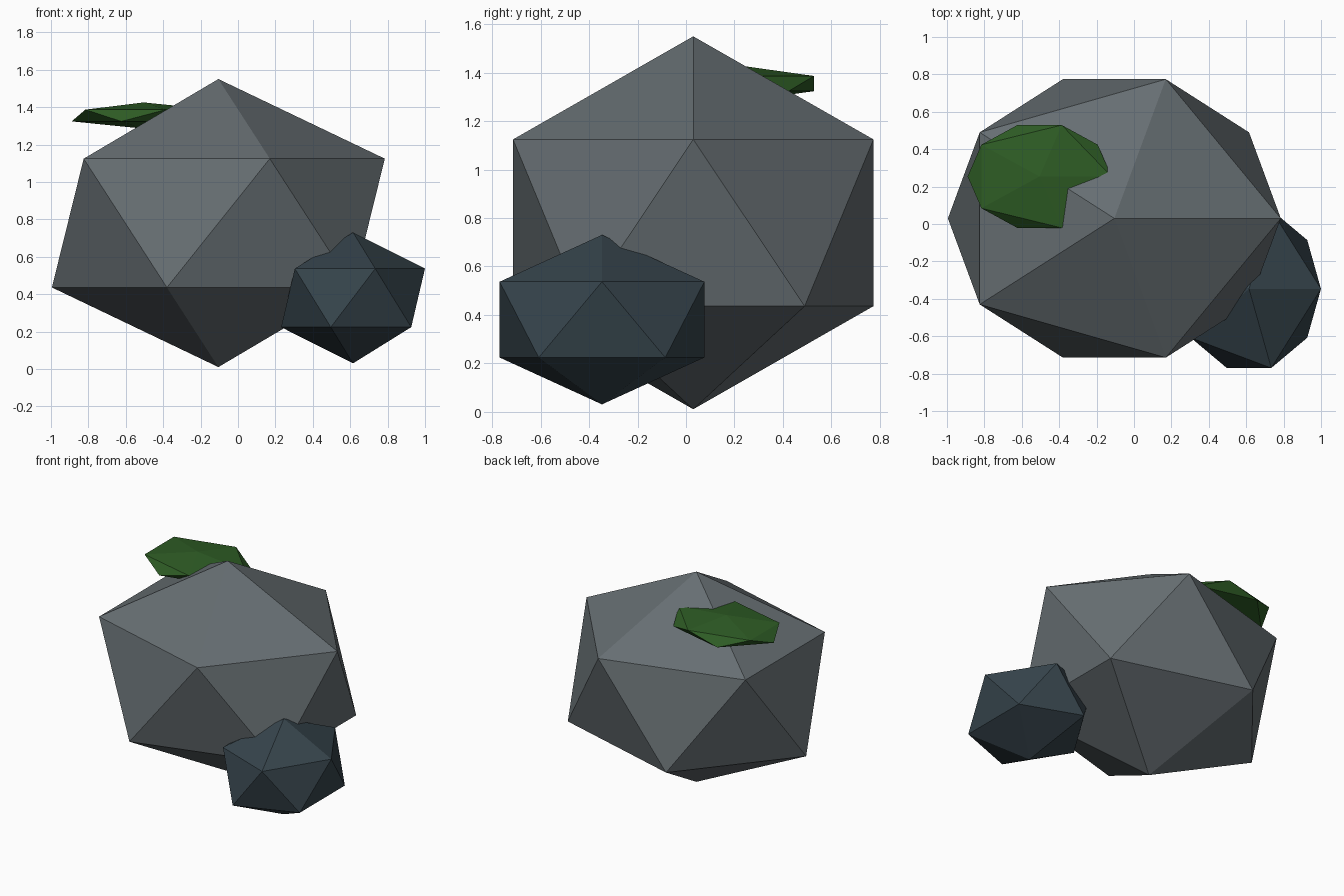
import bpy

if "Cube" in bpy.data.objects:
    bpy.data.objects.remove(bpy.data.objects["Cube"])


def material(name, rgb):
    m = bpy.data.materials.new(name)
    m.diffuse_color = (*rgb, 1.0)
    m.use_nodes = True
    m.node_tree.nodes["Principled BSDF"].inputs["Base Color"].default_value = m.diffuse_color
    return m


def boulder(name, centre, radii, mat):
    """Faceted 20-sided lump stretched along each axis."""
    bpy.ops.mesh.primitive_ico_sphere_add(subdivisions=1, radius=1, location=centre)
    ob = bpy.context.object
    ob.name = name
    ob.scale = radii
    bpy.ops.object.transform_apply(location=False, rotation=False, scale=True)
    ob.data.materials.append(mat)
    return ob


grey = material("stone grey", (0.133, 0.156, 0.168))
slate = material("dark slate", (0.037, 0.058, 0.072))
green = material("moss green", (0.027, 0.107, 0.018))

# Main rock, small side rock and the flat moss patch on top
boulder("large_rock", (-0.105, 0.03, 0.78), (0.995, 0.875, 0.77), grey)
boulder("small_rock", (0.615, -0.347, 0.38), (0.43, 0.497, 0.35), slate)
boulder("moss_patch", (-0.505, 0.254, 1.355), (0.43, 0.323, 0.07), green)
